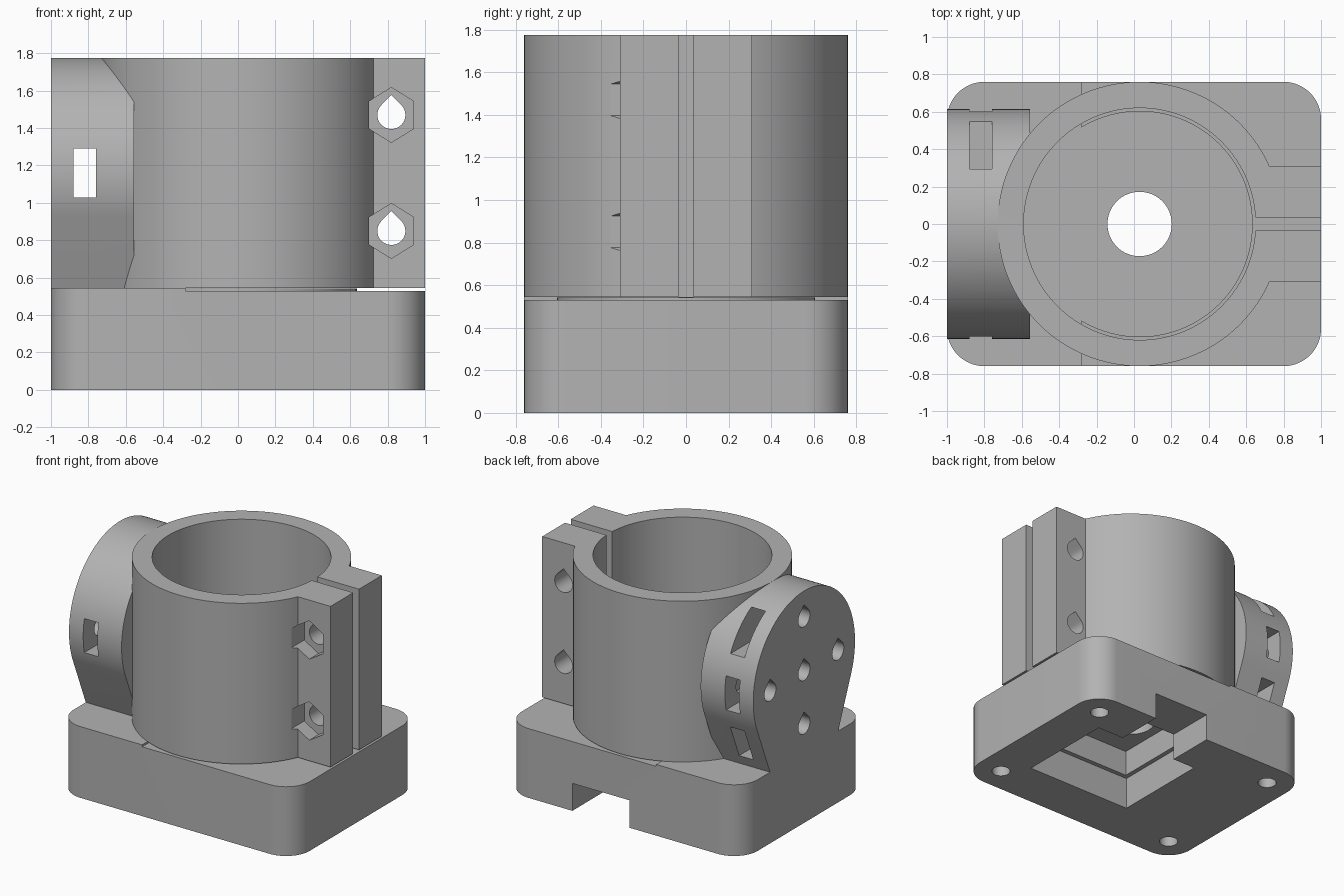
import bpy, bmesh, math

cube = bpy.data.objects.get("Cube")
if cube:
    bpy.data.objects.remove(cube, do_unlink=True)

grey = bpy.data.materials.new("matte grey")
grey.use_nodes = True
colour = (0.45, 0.45, 0.45, 1)
grey.diffuse_color = colour
grey.node_tree.nodes["Principled BSDF"].inputs["Base Color"].default_value = colour

AXES = {"x": lambda u, v, w: (w, u, v),
        "y": lambda u, v, w: (u, w, v),
        "z": lambda u, v, w: (u, v, w)}


def prism(name, profile, lo, hi, axis="z"):
    """Extrude a closed 2D profile along an axis."""
    place = AXES[axis]
    bm = bmesh.new()
    low = [bm.verts.new(place(u, v, lo)) for u, v in profile]
    high = [bm.verts.new(place(u, v, hi)) for u, v in profile]
    bm.faces.new(low)
    bm.faces.new(high)
    n = len(profile)
    for i in range(n):
        j = (i + 1) % n
        bm.faces.new((low[i], low[j], high[j], high[i]))
    bmesh.ops.recalc_face_normals(bm, faces=bm.faces)
    mesh = bpy.data.meshes.new(name)
    bm.to_mesh(mesh)
    bm.free()
    mesh.materials.append(grey)
    obj = bpy.data.objects.new(name, mesh)
    bpy.context.collection.objects.link(obj)
    return obj


def arc(cu, cv, r, start, end, n):
    return [(cu + r * math.cos(math.radians(start + (end - start) * i / n)),
             cv + r * math.sin(math.radians(start + (end - start) * i / n)))
            for i in range(n + 1)]


def circle(cu, cv, r, n=96):
    return arc(cu, cv, r, 0, 360, n)[:-1]


def rect(u0, u1, v0, v1):
    return [(u0, v0), (u1, v0), (u1, v1), (u0, v1)]


def teardrop(cu, cv, r):
    return arc(cu, cv, r, 135, 405, 24) + [(cu, cv + r * math.sqrt(2))]


def combine(target, tools, operation):
    """Apply booleans to the target and discard the tools."""
    for tool in tools:
        tool.hide_render = True
        mod = target.modifiers.new("bool", "BOOLEAN")
        mod.operation = operation
        mod.solver = "EXACT"
        mod.object = tool
    bpy.context.view_layer.update()
    graph = bpy.context.evaluated_depsgraph_get()
    mesh = bpy.data.meshes.new_from_object(target.evaluated_get(graph))
    target.modifiers.clear()
    target.data = mesh
    for tool in tools:
        bpy.data.objects.remove(tool, do_unlink=True)


CX = 0.03           # bore axis
BASE, SEAT, TOP = 0.53, 0.545, 1.775
PIVOT, DISC = 1.16, 0.615


def rounded(x_min, x_max):
    pts = []
    for sx, sy, a in ((1, 1, 0), (-1, 1, 90), (-1, -1, 180), (1, -1, 270)):
        pts += arc(sx * 0.8, sy * 0.56, 0.2, a, a + 90, 16)
    return [(min(max(x, x_min), x_max), y) for x, y in pts]


# Base block with a raised seat at the mount end and a round boss
base = prism("base", rounded(-1, 1), 0, BASE)
step = [p for p in rounded(-1, 1) if p[0] < -0.5]
step += [(-0.28, -0.76), (-0.28, 0.76)]
combine(base, [prism("seat_step", step, 0.5, SEAT),
               prism("boss", circle(CX, 0, 0.605), 0.5, SEAT - 0.002)], "UNION")

# Stepped pocket, side channel, centre hole and corner screw holes
cuts = [prism("pocket", rect(-0.25, 0.66, -0.385, 0.385), -0.1, 0.25),
        prism("inner_pocket", rect(-0.215, 0.625, -0.35, 0.35), 0.2, 0.45),
        prism("channel", rect(-0.055, 0.43, 0.2, 0.9), -0.1, 0.21),
        prism("centre_hole", circle(CX, 0, 0.172, 64), 0.3, 0.7)]
for sx in (-1, 1):
    for sy in (-1, 1):
        cuts.append(prism("screw_hole", circle(sx * 0.8, sy * 0.56, 0.067, 32), -0.1, 0.4))
combine(base, cuts, "DIFFERENCE")

# Clamp: sleeve, ears and round side mount with tapered foot
clamp = prism("clamp", circle(CX, 0, 0.76, 128), SEAT, TOP)
mount = arc(0, PIVOT, DISC, -22, 202, 80) + [(-0.412, SEAT), (0.412, SEAT)]
combine(clamp, [prism("ears", rect(0.5, 1, -0.31, 0.31), SEAT, TOP),
                prism("mount", mount, -1, -0.555, "x")], "UNION")

# Bore and split
cuts = [prism("bore", circle(CX, 0, 0.62, 128), 0.3, 2),
        prism("split", rect(0.4, 1.2, -0.035, 0.035), 0.3, 2)]

# Ear bolt holes with hexagonal nut pockets
for z in (0.85, 1.47):
    hexagon = arc(0.82, z, 0.147, 30, 330, 5)
    hexagon = [(0.82 + (x - 0.82) * 0.93, h) for x, h in hexagon]
    cuts += [prism("bolt_hole", teardrop(0.82, z, 0.075), -0.6, 0.6, "y"),
             prism("nut_pocket", hexagon, -0.5, -0.2, "y")]

# Mount screw holes and rectangular nut slots
for dy, dz in ((0, 0), (0.41, 0), (-0.41, 0), (0, 0.41), (0, -0.41)):
    cuts.append(prism("mount_hole", teardrop(dy, PIVOT + dz, 0.07), -1.2, -0.72, "x"))
for dz, y0 in ((0, -0.8), (0.41, -0.13), (-0.41, -0.13)):
    z = PIVOT + dz
    cuts.append(prism("nut_slot", rect(-0.88, -0.76, z - 0.13, z + 0.13), y0, 0.8, "y"))
combine(clamp, cuts, "DIFFERENCE")

# Smooth curved walls, keeping hard edges
for obj in (base, clamp):
    bpy.ops.object.select_all(action="DESELECT")
    obj.select_set(True)
    bpy.context.view_layer.objects.active = obj
    bpy.ops.object.shade_smooth_by_angle(angle=math.radians(20))
